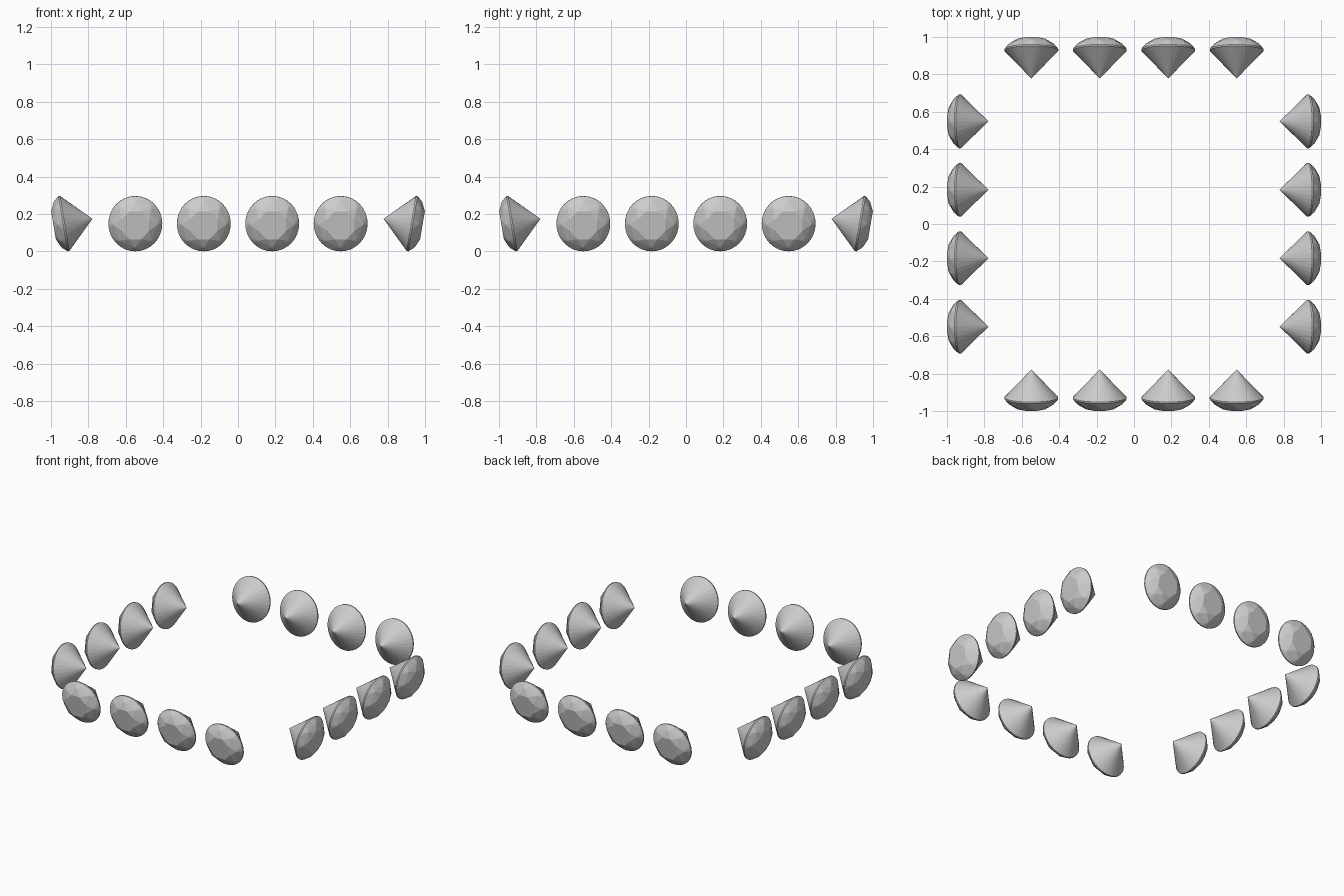
import bpy, bmesh
from math import pi, sin, cos, radians
from mathutils import Matrix, Vector

if "Cube" in bpy.data.objects:
    bpy.data.objects.remove(bpy.data.objects["Cube"])

RX, RY = 0.1440, 0.1495     # girdle half width / half height
TILT = radians(9.6)


def ring(bm, n, scale, z, phase=0.0):
    for i in range(n):
        a = 2 * pi * (i + phase) / n
        bm.verts.new((RX * scale * cos(a), RY * scale * sin(a), z))


def gem_mesh():
    """Round brilliant cut: table, kites, girdle band and pointed pavilion."""
    bm = bmesh.new()
    ring(bm, 8, 0.55, 0.056, 0.5)       # table
    ring(bm, 8, 0.83, 0.034)            # crown break
    ring(bm, 32, 1.0, 0.004)            # girdle top
    ring(bm, 32, 1.0, -0.004)           # girdle bottom
    bm.verts.new((0, 0, -0.155))        # culet
    bmesh.ops.convex_hull(bm, input=bm.verts[:])
    bmesh.ops.dissolve_limit(bm, angle_limit=radians(1), verts=bm.verts[:], edges=bm.edges[:])
    bmesh.ops.recalc_face_normals(bm, faces=bm.faces[:])
    me = bpy.data.meshes.new("brilliant_gem")
    bm.to_mesh(me)
    bm.free()
    return me


mesh = gem_mesh()
# Local gem axis +z turned to face -y and tipped slightly downward
face_front = Matrix.Rotation(pi / 2 + 0, 4, 'X') @ Matrix.Rotation(TILT, 4, 'X')

# Four gems on each of the four sides
for s, side in enumerate(("front", "right", "back", "left")):
    turn = Matrix.Rotation(s * pi / 2, 4, 'Z')
    for i, x in enumerate((-0.549, -0.183, 0.183, 0.549)):
        ob = bpy.data.objects.new(f"{side}_gem_{i + 1}", mesh)
        bpy.context.collection.objects.link(ob)
        ob.matrix_world = turn @ Matrix.Translation(Vector((x, -0.931, 0.149))) @ face_front
